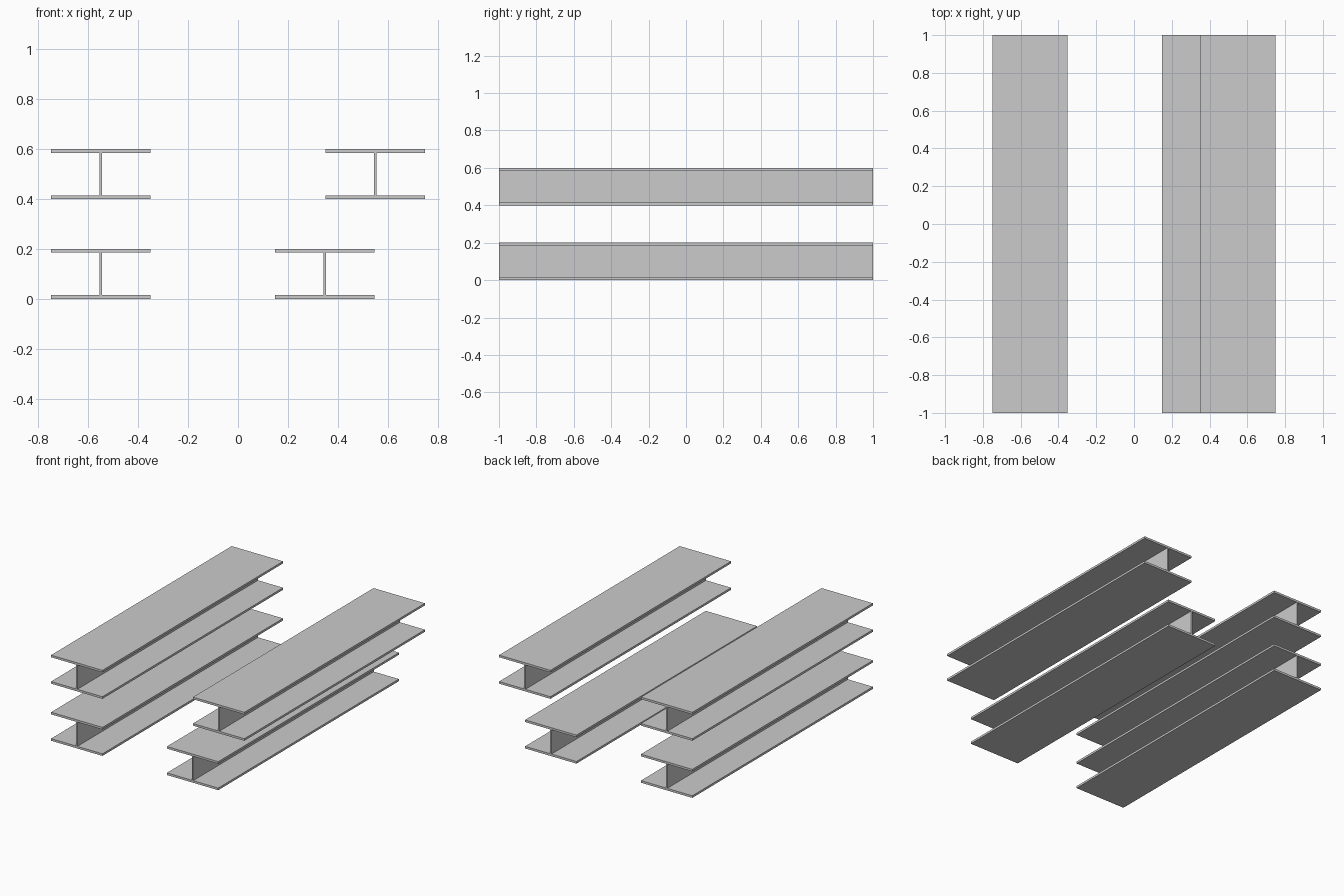
import bpy, bmesh

if "Cube" in bpy.data.objects:
    bpy.data.objects.remove(bpy.data.objects["Cube"])

LENGTH, WIDTH, HEIGHT = 2.0, 0.398, 0.2
FLANGE, WEB = 0.015, 0.010


def i_beam(name, x, z):
    """Extrude an I-shaped profile along y, standing on height z."""
    w, t, h, f = WIDTH / 2, WEB / 2, HEIGHT, FLANGE
    right = [(w, 0), (w, f), (t, f), (t, h - f), (w, h - f), (w, h)]
    profile = right + [(-px, pz) for px, pz in reversed(right)]

    bm = bmesh.new()
    face = bm.faces.new([bm.verts.new((px, -LENGTH / 2, pz)) for px, pz in profile])
    ext = bmesh.ops.extrude_face_region(bm, geom=[face], use_keep_orig=True)
    moved = [e for e in ext["geom"] if isinstance(e, bmesh.types.BMVert)]
    bmesh.ops.translate(bm, verts=moved, vec=(0, LENGTH, 0))
    bmesh.ops.recalc_face_normals(bm, faces=bm.faces)

    mesh = bpy.data.meshes.new(name)
    bm.to_mesh(mesh)
    bm.free()
    obj = bpy.data.objects.new(name, mesh)
    obj.location = (x, 0, z)
    bpy.context.collection.objects.link(obj)
    return obj


# Two stacked pairs of beams; the lower right one is shifted inward
i_beam("beam_lower_left", -0.55, 0.0)
i_beam("beam_upper_left", -0.55, 0.4)
i_beam("beam_lower_right", 0.348, 0.0)
i_beam("beam_upper_right", 0.55, 0.4)
